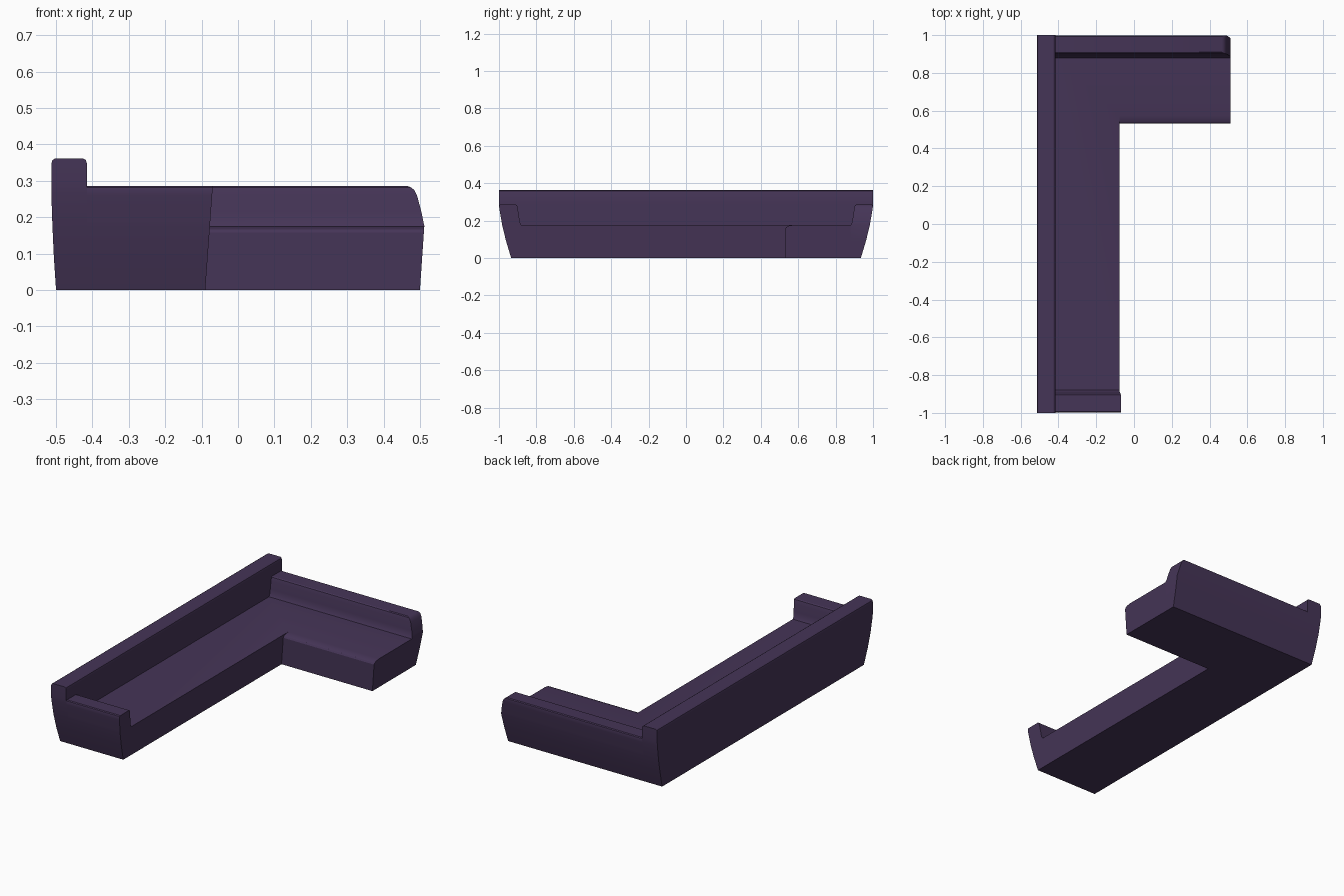
import bpy, math

if "Cube" in bpy.data.objects:
    bpy.data.objects.remove(bpy.data.objects["Cube"])

SEAT = 0.176      # seat height
XB = -0.415       # inner face of the backrest
YA = 0.88         # inner face of the arms at seat level

fabric = bpy.data.materials.new("dark_purple_fabric")
fabric.diffuse_color = (0.06, 0.035, 0.095, 1)
fabric.use_nodes = True
fabric.node_tree.nodes["Principled BSDF"].inputs["Base Color"].default_value = fabric.diffuse_color


def stack(name, rings, hidden=(), hidden_low=()):
    """Skin (z, outline) rings; skip sides that meet a neighbouring part."""
    n = len(rings[0][1])
    verts = [(x, y, z) for z, pts in rings for x, y in pts]
    faces = [tuple(reversed(range(n)))]
    for k in range(len(rings) - 1):
        for i in range(n):
            low = rings[k + 1][0] <= SEAT + 1e-5
            if i in hidden or (low and i in hidden_low):
                continue
            j = (i + 1) % n
            faces.append((k*n + i, k*n + j, (k+1)*n + j, (k+1)*n + i))
    faces.append(tuple(range(len(verts) - n, len(verts))))
    me = bpy.data.meshes.new(name)
    me.from_pydata(verts, [], faces)
    me.materials.append(fabric)
    ob = bpy.data.objects.new(name, me)
    bpy.context.collection.objects.link(ob)
    bpy.context.view_layer.objects.active = ob
    ob.select_set(True)
    bpy.ops.object.shade_smooth_by_angle(angle=math.radians(25))
    ob.select_set(False)


def rect(x0, x1, y0, y1):
    return [(x0, y0), (x1, y0), (x1, y1), (x0, y1)]


def interp(table, z):
    for (a, u), (b, v) in zip(table, table[1:]):
        if z <= b:
            return u + (v - u) * (z - a) / (b - a)
    return table[-1][1]


# shared flare curves: height -> offset
side_flare = [(0, 0.935), (0.09, 0.962), (SEAT, 0.983), (0.265, 0.998), (0.29, 1.0)]
seat_front = [(0, -0.09), (0.29, -0.069)]
chaise_end = [(0, 0.50), (SEAT, 0.512), (0.215, 0.504), (0.26, 0.492),
              (0.275, 0.484), (0.282, 0.476), (0.286, 0.465)]
arm_inner = [(0, YA), (SEAT, YA), (0.19, 0.888), (0.27, 0.900), (0.282, 0.904), (0.286, 0.910)]
back_outer = [(0, -0.50), (0.09, -0.506), (SEAT, -0.510), (0.265, -0.513),
              (0.347, -0.513), (0.357, -0.510), (0.362, -0.502)]
back_inner = [(0, XB), (0.347, XB), (0.357, -0.418), (0.362, -0.426)]

# backrest
rings = []
for z in (0, 0.09, SEAT, 0.265, 0.29, 0.347, 0.357, 0.362):
    y = interp(side_flare, z)
    rings.append((z, rect(interp(back_outer, z), interp(back_inner, z), -y, y)))
stack("backrest", rings, hidden_low=(1,))

# arms: short one at the front, long one along the chaise
for name, s, end in (("front_arm", -1, seat_front), ("chaise_arm", 1, chaise_end)):
    rings = []
    for z in (0, 0.09, SEAT, 0.19, 0.215, 0.26, 0.275, 0.282, 0.286):
        out = interp(side_flare, z) - (0.008 if z > 0.285 else 0.002 if z > 0.28 else 0)
        y0, y1 = sorted((s * out, s * interp(arm_inner, z)))
        rings.append((z, rect(XB, interp(end, z), y0, y1)))
    stack(name, rings, hidden=(3,), hidden_low=(2 if s < 0 else 0,))

# L-shaped seat with a rolled front edge on the chaise
rings = []
for z, yc in ((0, 0.532), (0.158, 0.532), (0.166, 0.537), (0.172, 0.55), (SEAT, 0.575)):
    xf, xe = interp(seat_front, z), interp(chaise_end, z)
    rings.append((z, [(XB, -YA), (xf, -YA), (xf, yc), (xe, yc), (xe, YA), (XB, YA)]))
stack("seat", rings, hidden=(0, 4, 5))
